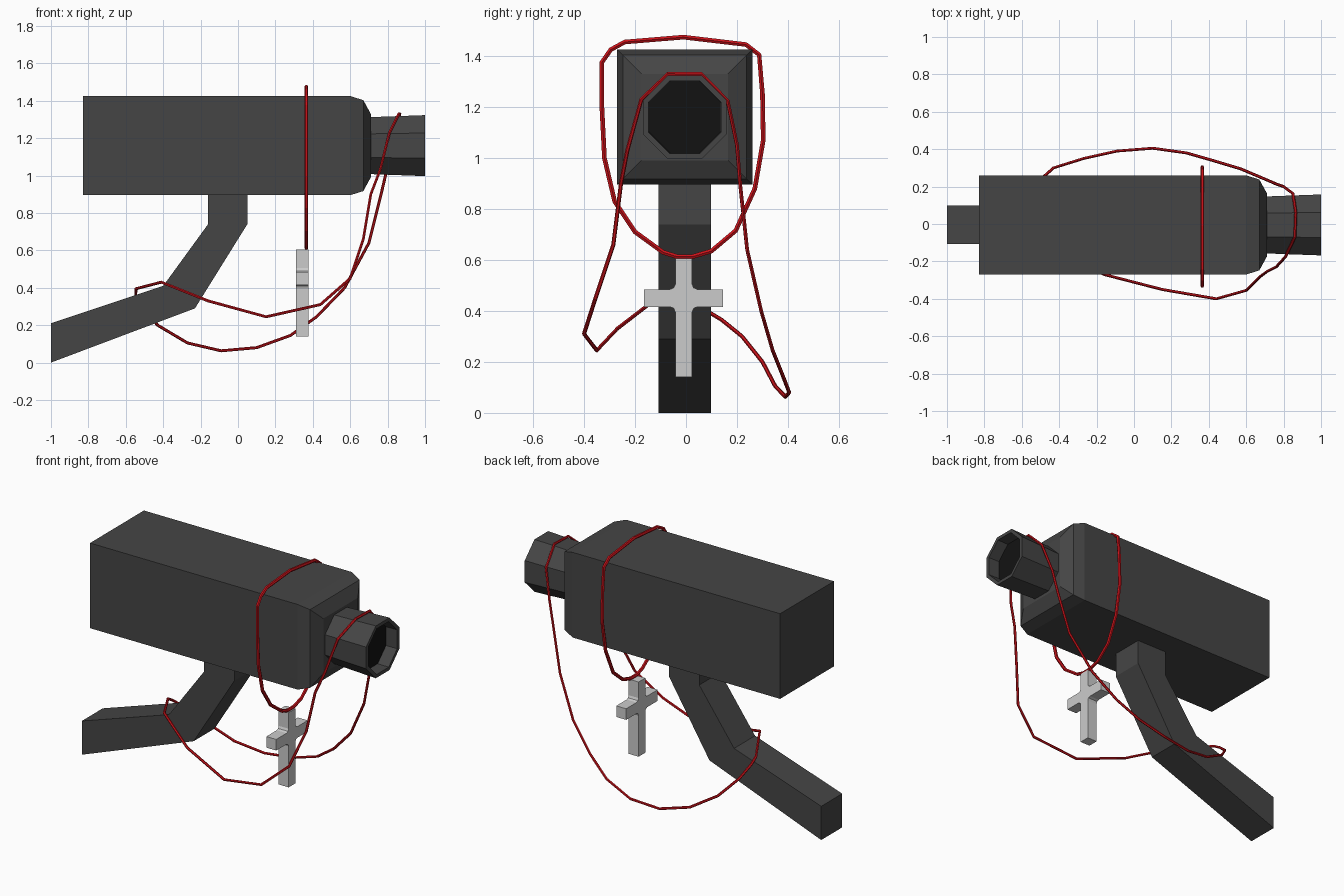
import bpy, bmesh
from math import pi, cos, sin

if "Cube" in bpy.data.objects:
    bpy.data.objects.remove(bpy.data.objects["Cube"])

CY = -0.005   # shared centre line in y
CZ = 1.16     # optical axis height


def material(name, rgb):
    m = bpy.data.materials.new(name)
    m.diffuse_color = (*rgb, 1)
    m.use_nodes = True
    m.node_tree.nodes["Principled BSDF"].inputs["Base Color"].default_value = m.diffuse_color
    return m


DARK = material("dark_grey", (0.06, 0.06, 0.06))
BLACK = material("black", (0.006, 0.006, 0.006))
RED = material("red", (0.6, 0.006, 0.01))


def add_object(name, bm, *mats):
    bmesh.ops.recalc_face_normals(bm, faces=bm.faces)
    me = bpy.data.meshes.new(name)
    bm.to_mesh(me)
    bm.free()
    for m in mats:
        me.materials.append(m)
    ob = bpy.data.objects.new(name, me)
    bpy.context.collection.objects.link(ob)
    return ob


def loft_x(name, sides, rings, *mats, dark_end=False):
    """Loft flat-topped polygons along x; rings are (x, apothem)."""
    bm = bmesh.new()
    loops = []
    for x, apothem in rings:
        r = apothem / cos(pi / sides)
        angles = [(i + 0.5) * 2 * pi / sides for i in range(sides)]
        loops.append([bm.verts.new((x, CY + r * cos(a), CZ + r * sin(a))) for a in angles])
    for a, b in zip(loops, loops[1:]):
        for i in range(sides):
            j = (i + 1) % sides
            bm.faces.new((a[i], a[j], b[j], b[i]))
    bm.faces.new(loops[0])
    end = bm.faces.new(loops[-1])
    if dark_end:
        end.material_index = 1
    return add_object(name, bm, *mats)


def extrude_profile(name, points, axis, start, depth, *mats):
    """Extrude a closed (u, z) outline along x or y."""
    bm = bmesh.new()
    place = (lambda u, z: (u, start, z)) if axis == "y" else (lambda u, z: (start, u, z))
    face = bm.faces.new([bm.verts.new(place(u, z)) for u, z in points])
    ext = bmesh.ops.extrude_face_region(bm, geom=[face])
    verts = [v for v in ext["geom"] if isinstance(v, bmesh.types.BMVert)]
    bmesh.ops.translate(bm, verts=verts, vec=(0, depth, 0) if axis == "y" else (depth, 0, 0))
    return add_object(name, bm, *mats)


def cord(name, points, radius):
    cu = bpy.data.curves.new(name, "CURVE")
    cu.dimensions = "3D"
    cu.bevel_depth = radius
    cu.bevel_resolution = 1
    sp = cu.splines.new("POLY")
    sp.points.add(len(points) - 1)
    for p, co in zip(sp.points, points):
        p.co = (*co, 1)
    sp.use_cyclic_u = True
    sp.use_smooth = False
    cu.materials.append(RED)
    ob = bpy.data.objects.new(name, cu)
    bpy.context.collection.objects.link(ob)
    return ob


# Camera housing with tapered front
loft_x("housing", 4, [(-0.83, 0.265), (0.60, 0.265), (0.67, 0.243), (0.71, 0.17)], DARK)

# Octagonal lens barrel with recessed black glass
loft_x("lens", 8, [(0.70, 0.152), (1.0, 0.163), (1.0, 0.142), (0.925, 0.14)],
       DARK, BLACK, dark_end=True)

# Bent mounting arm
extrude_profile("mount_arm", [(-0.16, 0.90), (-0.16, 0.74), (-0.40, 0.41), (-1.0, 0.21),
                              (-1.0, 0.0), (-0.23, 0.29), (0.05, 0.74), (0.05, 0.90)],
                "y", CY - 0.103, 0.206, DARK)

# Cross pendant: mirrored half outline with chamfered inner corners
half = [(0.033, 0.14), (0.033, 0.395), (0.039, 0.41), (0.053, 0.416), (0.155, 0.416),
        (0.155, 0.485), (0.053, 0.485), (0.039, 0.491), (0.033, 0.505), (0.033, 0.605)]
outline = half + [(-u, z) for u, z in reversed(half)]
extrude_profile("cross_pendant", [(u - 0.009, z) for u, z in outline], "x", 0.31, 0.068)

# Cord around the housing that carries the pendant
loop = [(-0.01, 1.474), (-0.24, 1.455), (-0.295, 1.425), (-0.33, 1.375), (-0.33, 1.2),
        (-0.32, 1.0), (-0.28, 0.83), (-0.2, 0.71), (-0.09, 0.63), (-0.035, 0.613),
        (0.025, 0.613), (0.10, 0.635), (0.195, 0.715), (0.27, 0.88), (0.303, 1.07),
        (0.30, 1.25), (0.287, 1.405), (0.235, 1.445)]
cord("pendant_cord", [(0.365, y, z) for y, z in loop], 0.0105)

# Loose cord hanging from the lens and looped round the arm
cord("hanging_cord", [
    (0.86, -0.07, 1.33), (0.81, -0.175, 1.23), (0.76, -0.23, 1.03), (0.71, -0.255, 0.90),
    (0.67, -0.285, 0.66), (0.60, -0.355, 0.45), (0.44, -0.40, 0.31), (0.15, -0.35, 0.245),
    (-0.16, -0.27, 0.33), (-0.41, -0.14, 0.43), (-0.545, 0.09, 0.395), (-0.547, 0.14, 0.365),
    (-0.52, 0.22, 0.30), (-0.43, 0.30, 0.20), (-0.27, 0.35, 0.105), (-0.09, 0.39, 0.063),
    (0.10, 0.405, 0.08), (0.28, 0.38, 0.145), (0.42, 0.34, 0.245), (0.57, 0.295, 0.40),
    (0.70, 0.24, 0.64), (0.765, 0.212, 0.90), (0.80, 0.20, 1.05), (0.85, 0.163, 1.225),
    (0.865, 0.06, 1.33)], 0.008)
